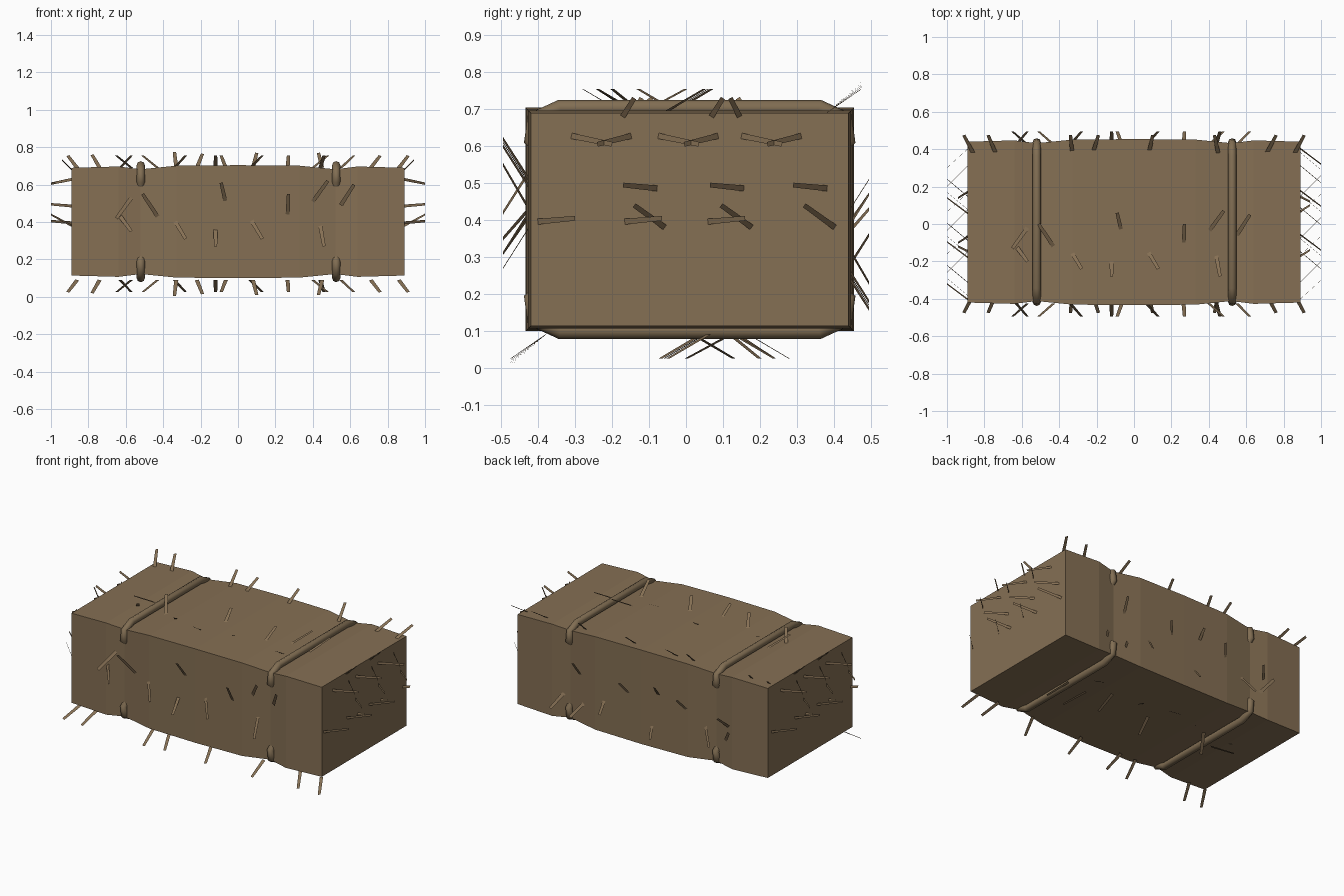
import bpy, bmesh
from mathutils import Vector

if "Cube" in bpy.data.objects:
    bpy.data.objects.remove(bpy.data.objects["Cube"])


def material(name, rgb):
    m = bpy.data.materials.new(name)
    m.diffuse_color = (*rgb, 1)
    m.use_nodes = True
    m.node_tree.nodes["Principled BSDF"].inputs["Base Color"].default_value = m.diffuse_color
    return m


HAY = material("hay brown", (0.235, 0.160, 0.088))
TWINE = material("twine brown", (0.22, 0.155, 0.086))


def finish(bm, name, mat):
    me = bpy.data.meshes.new(name)
    bm.to_mesh(me)
    bm.free()
    me.materials.append(mat)
    ob = bpy.data.objects.new(name, me)
    bpy.context.collection.objects.link(ob)
    return ob


# Bale body: rectangular sections along x, pinched under the twine
SECTIONS = [(-0.89, 0), (-0.64, 0.007), (-0.52, -0.008), (-0.33, 0.011), (0, 0.014),
            (0.33, 0.011), (0.52, -0.008), (0.64, 0.007), (0.89, 0)]
bm = bmesh.new()
rings = []
for x, g in SECTIONS:
    hy, hz = 0.43 + g, 0.288 + g
    rings.append([bm.verts.new((x, 0.01 + sy * hy, 0.402 + sz * hz))
                  for sy, sz in ((-1, -1), (1, -1), (1, 1), (-1, 1))])
for a, b in zip(rings, rings[1:]):
    for i in range(4):
        j = (i + 1) % 4
        bm.faces.new((a[i], a[j], b[j], b[i]))
bm.faces.new(rings[0])
bm.faces.new(rings[-1])
bmesh.ops.recalc_face_normals(bm, faces=bm.faces)
finish(bm, "bale_body", HAY)

# Twine loops: round tubes that sink into the sides of the bale
QUARTER = [(0.35, 0.302), (0.42, 0.272), (0.428, 0.215), (0.385, 0.18)]
LOOP = (QUARTER + [(y, -z) for y, z in reversed(QUARTER)]
        + [(-y, -z) for y, z in QUARTER] + [(-y, z) for y, z in reversed(QUARTER)])
for name, x in (("left_twine", -0.52), ("right_twine", 0.525)):
    cu = bpy.data.curves.new(name, 'CURVE')
    cu.dimensions = '3D'
    cu.bevel_depth = 0.022
    cu.bevel_resolution = 2
    sp = cu.splines.new('POLY')
    sp.points.add(len(LOOP) - 1)
    for p, (y, z) in zip(sp.points, LOOP):
        p.co = (x, y + 0.01, z + 0.402, 1)
    sp.use_cyclic_u = True
    cu.materials.append(TWINE)
    bpy.context.collection.objects.link(bpy.data.objects.new(name, cu))


# Straws: flat blades from a base to a tip, lying across the face normal
def straws(name, blades, normal, turn=lambda p: p, width=0.022):
    bm = bmesh.new()
    for base, tip in blades:
        a, b = Vector(base), Vector(tip)
        side = (b - a).cross(Vector(normal)).normalized() * width / 2
        corners = (a - side, a + side, b + side * 0.8, b - side * 0.8)
        bm.faces.new([bm.verts.new(turn(c)) for c in corners])
    finish(bm, name, HAY)


def half_turn_x(p):
    return Vector((p.x, -p.y, 0.78 - p.z))


def half_turn_z(p):
    return Vector((-p.x, -p.y, p.z))


# Long face straws: base x, z then tip x, z
FACE = [(-0.57, 0.53, -0.65, 0.42), (-0.63, 0.43, -0.57, 0.35), (-0.43, 0.43, -0.51, 0.55),
        (-0.34, 0.41, -0.28, 0.31), (-0.12, 0.37, -0.12, 0.27), (-0.065, 0.50, -0.09, 0.61),
        (0.065, 0.42, 0.13, 0.31), (0.265, 0.43, 0.27, 0.55), (0.40, 0.51, 0.48, 0.62),
        (0.44, 0.38, 0.46, 0.27), (0.55, 0.49, 0.62, 0.60)]
front = [((a, -0.425, b), (c, -0.495, d)) for a, b, c, d in FACE]
top = [((a, b - 0.55, 0.69), (c, d - 0.55, 0.755)) for a, b, c, d in FACE]
straws("front_straws", front, (0, 1, 0))
straws("back_straws", front, (0, 1, 0), half_turn_x)
straws("top_straws", top, (0, 0, 1))
straws("bottom_straws", top, (0, 0, 1), half_turn_x)

# Edge straws along the top back and bottom front edges
edge = [((x, 0.38, 0.69), (x + dx, 0.475, 0.78 - abs(dx) / 2)) for x, dx in
        ((-0.86, -0.05), (-0.74, -0.04), (-0.33, -0.01), (-0.22, 0.03),
         (0.08, 0.02), (0.45, -0.02), (0.71, 0.05), (0.86, 0.05))]
straws("top_edge_straws", edge, (0, -1, 1))
straws("bottom_edge_straws", edge, (0, -1, 1), half_turn_x)

# End straws: three repeats of a small cluster, base y, z then tip y, z
CLUSTER = [(-0.32, 0.63, -0.20, 0.605), (-0.14, 0.63, -0.24, 0.605),
           (-0.07, 0.485, -0.17, 0.495), (-0.41, 0.395, -0.30, 0.405),
           (-0.05, 0.375, -0.14, 0.44)]
end = [((0.88, a + s, b), (1.0, c + s, d))
       for s in (0, 0.235, 0.46) for a, b, c, d in CLUSTER]
end += [((0.86, a, 0.65), (0.94, b, 0.73))
        for a, b in ((-0.19, -0.14), (0.05, 0.10), (0.16, 0.12))]
straws("right_end_straws", end, (1, 0, 0), width=0.016)
straws("left_end_straws", end, (1, 0, 0), half_turn_z, width=0.016)
